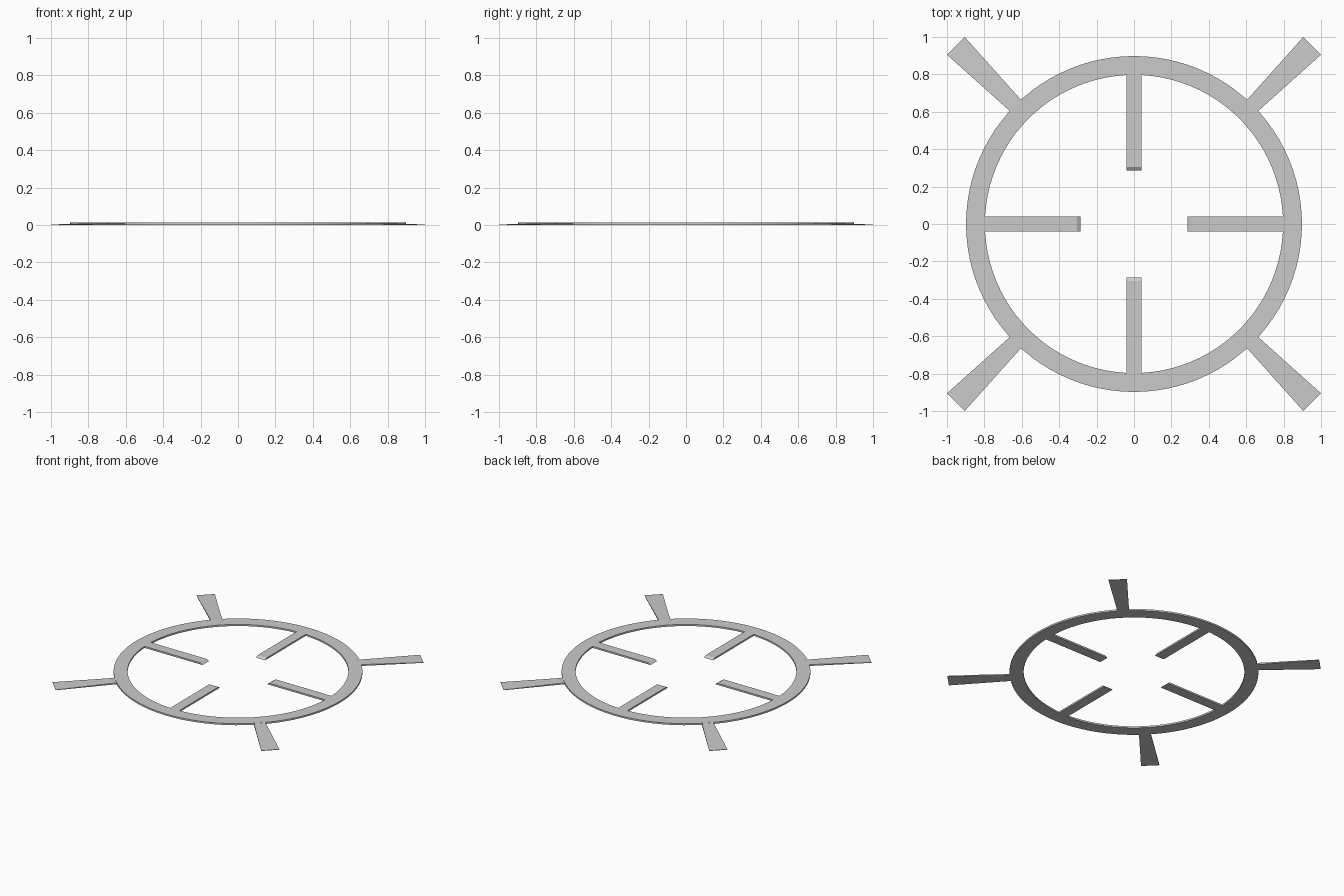
import bpy, bmesh
from math import cos, sin, pi, radians
from mathutils import Matrix

if "Cube" in bpy.data.objects:
    bpy.data.objects.remove(bpy.data.objects["Cube"])

H = 0.013          # ring thickness
R_OUT, R_IN = 0.898, 0.797
SEGS = 96


def make_object(name, bm):
    bmesh.ops.recalc_face_normals(bm, faces=bm.faces[:])
    me = bpy.data.meshes.new(name)
    bm.to_mesh(me)
    bm.free()
    ob = bpy.data.objects.new(name, me)
    bpy.context.collection.objects.link(ob)
    return ob


def tapered_bar(name, bottom, top, angle):
    """Bar along +x from two (x, half_width, z) stations per level."""
    bm = bmesh.new()
    loops = []
    for (x0, w0, z0), (x1, w1, z1) in (bottom, top):
        pts = [(x0, -w0, z0), (x1, -w1, z1), (x1, w1, z1), (x0, w0, z0)]
        loops.append([bm.verts.new(p) for p in pts])
    lo, hi = loops
    bm.faces.new(lo[::-1])
    bm.faces.new(hi)
    for i in range(4):
        j = (i + 1) % 4
        bm.faces.new((lo[i], lo[j], hi[j], hi[i]))
    bm.transform(Matrix.Rotation(angle, 4, 'Z'))
    return make_object(name, bm)


# Flat ring: rectangular section swept around z
bm = bmesh.new()
section = [(R_IN, 0), (R_OUT, 0), (R_OUT, H), (R_IN, H)]
rows = [[bm.verts.new((r * cos(2 * pi * i / SEGS), r * sin(2 * pi * i / SEGS), z))
         for r, z in section] for i in range(SEGS)]
for i in range(SEGS):
    a, b = rows[i], rows[(i + 1) % SEGS]
    for k in range(4):
        m = (k + 1) % 4
        bm.faces.new((a[k], b[k], b[m], a[m]))
ring = make_object("ring", bm)
bpy.context.view_layer.objects.active = ring
ring.select_set(True)
bpy.ops.object.shade_smooth_by_angle(angle=radians(30))

for n in range(4):
    # Inner spokes with bevelled tips
    tapered_bar(f"inner_spoke_{n + 1}",
                ((0.285, 0.04, 0), (R_IN, 0.04, 0)),
                ((0.304, 0.04, H), (R_IN, 0.04, H)), n * pi / 2)
    # Outer diagonal arms, widening and thinning outward
    tapered_bar(f"outer_arm_{n + 1}",
                ((0.892, 0.042, 0), (1.347, 0.067, 0)),
                ((0.892, 0.042, H - 0.001), (1.347, 0.067, 0.003)), n * pi / 2 + pi / 4)
